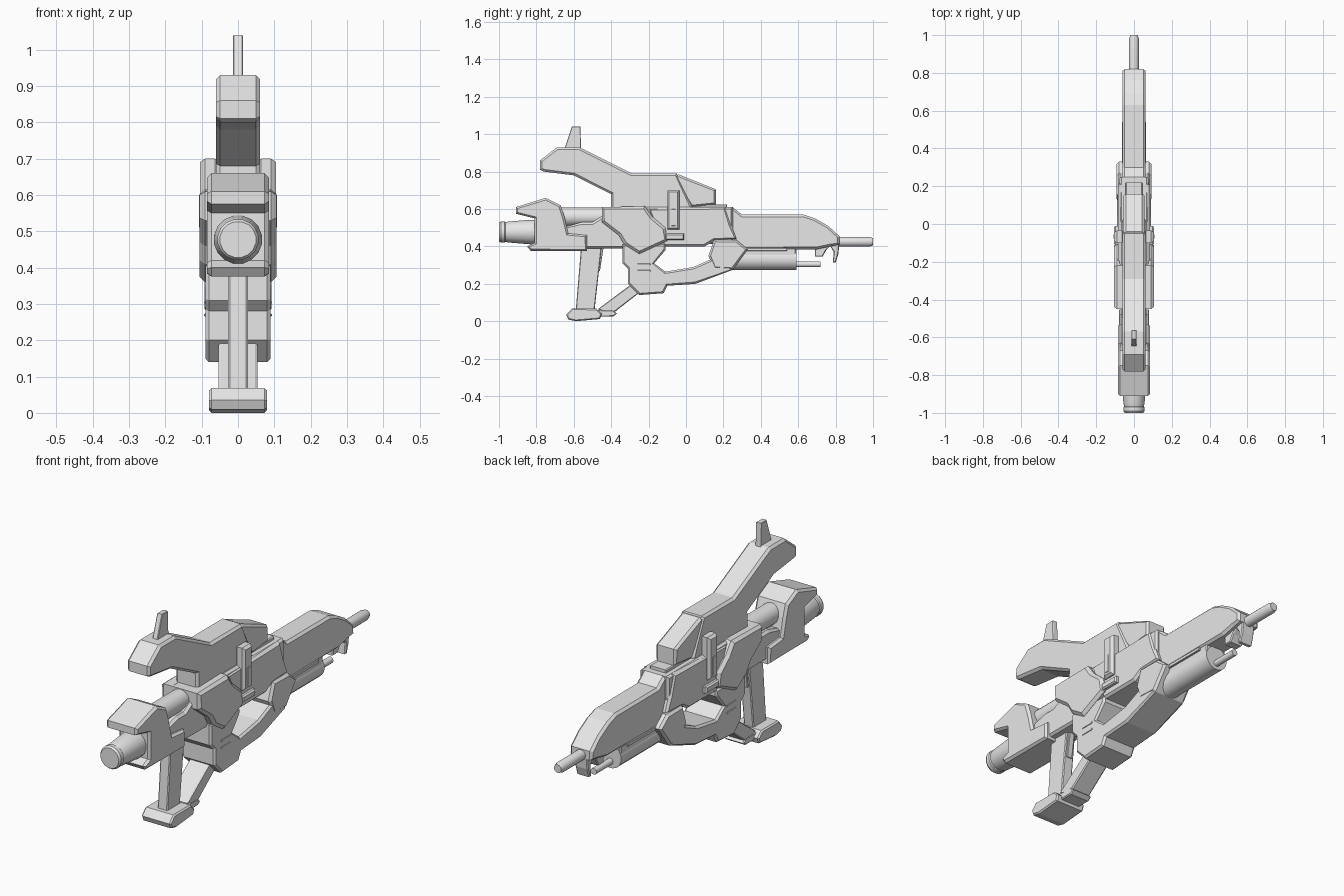
import bpy
import bmesh
import math

old = bpy.data.objects.get("Cube")
if old:
    bpy.data.objects.remove(old, do_unlink=True)

grey = bpy.data.materials.new("plain_grey")
grey.use_nodes = True
colour = (.8, .8, .8, 1)
grey.diffuse_color = colour
grey.node_tree.nodes["Principled BSDF"].inputs["Base Color"].default_value = colour


def finish(name, bm):
    """Turn a bmesh into a linked object with the shared material."""
    bmesh.ops.recalc_face_normals(bm, faces=bm.faces[:])
    mesh = bpy.data.meshes.new(name)
    bm.to_mesh(mesh)
    bm.free()
    mesh.materials.append(grey)
    obj = bpy.data.objects.new(name, mesh)
    bpy.context.collection.objects.link(obj)
    return obj


def slab(name, profile, half, chamfer=.012, inner=None):
    """Extrude a (y, z) profile across x and chamfer the two outer caps.
    With inner given, make a mirrored pair reaching from inner to half."""
    bm = bmesh.new()
    spans = [(-half, half)] if inner is None else [(inner, half), (-half, -inner)]
    for low, high in spans:
        low, high = low + chamfer, high - chamfer
        rings = [[bm.verts.new((x, y, z)) for y, z in profile] for x in (low, high)]
        count = len(profile)
        for i in range(count):
            j = (i + 1) % count
            bm.faces.new((rings[0][i], rings[0][j], rings[1][j], rings[1][i]))
        caps = [bm.faces.new(rings[0]), bm.faces.new(list(reversed(rings[1])))]
        bmesh.ops.recalc_face_normals(bm, faces=bm.faces[:])
        if chamfer:
            for cap in caps:
                bmesh.ops.inset_region(bm, faces=[cap], thickness=chamfer, depth=chamfer)
    return finish(name, bm)


def box(name, y_range, z_range, half, chamfer=.005, inner=None):
    (a, b), (c, d) = y_range, z_range
    return slab(name, [(a, c), (b, c), (b, d), (a, d)], half, chamfer, inner)


def lathe(name, rings, height, sides=16):
    """Turn (y, radius) rings about a lengthwise axis at the given height."""
    bm = bmesh.new()
    loops = []
    for y, radius in rings:
        angles = [math.tau * (i + .5) / sides for i in range(sides)]
        loops.append([bm.verts.new((radius * math.cos(a), y, height + radius * math.sin(a)))
                      for a in angles])
    for first, second in zip(loops, loops[1:]):
        for i in range(sides):
            j = (i + 1) % sides
            bm.faces.new((first[i], first[j], second[j], second[i]))
    bm.faces.new(loops[0])
    bm.faces.new(loops[-1])
    obj = finish(name, bm)
    bpy.ops.object.select_all(action='DESELECT')
    obj.select_set(True)
    bpy.context.view_layer.objects.active = obj
    bpy.ops.object.shade_smooth_by_angle()
    return obj


# Raised upper arm with its sight and rear block
slab("upper_arm", [(-.78, .86), (-.69, .93), (-.57, .93), (-.29, .79), (-.05, .79),
                   (.03, .62), (.03, .6), (-.4, .6), (-.4, .68), (-.6, .78),
                   (-.76, .8), (-.78, .81)], .061)
slab("sight_post", [(-.61, 1.04), (-.565, 1.04), (-.56, .91), (-.65, .92)], .014, .003)
slab("upper_rear_block", [(-.06, .78), (-.04, .785), (.16, .705), (.16, .625),
                          (.03, .61), (0, .65)], .055)
box("rear_block_base", (0, .22), (.59, .625), .045)

# Front shell, nose and connecting parts
slab("front_shell", [(-.91, .61), (-.75, .66), (-.67, .62), (-.65, .56), (-.63, .47),
                     (-.53, .46), (-.53, .375), (-.83, .375), (-.85, .4), (-.81, .42),
                     (-.81, .55), (-.91, .575)], .085)
lathe("nose_cone", [(-1, .05), (-.99, .057), (-.97, .057), (-.965, .053),
                    (-.95, .057), (-.83, .067), (-.78, .067)], .477)
lathe("link_tube", [(-.7, .05), (-.4, .05)], .558)
slab("link_block", [(-.66, .5), (-.56, .53), (-.5, .53), (-.42, .58), (-.3, .58),
                    (-.3, .39), (-.58, .39)], .065)

# Central body and its side panels
slab("body_core", [(-.45, .61), (.25, .61), (.25, .42), (-.1, .4), (-.3, .39),
                   (-.36, .46), (-.45, .53)], .078)
slab("body_side_panel", [(-.45, .61), (-.22, .615), (-.18, .56), (-.11, .5), (-.1, .43),
                         (-.25, .36), (-.33, .41), (-.36, .46), (-.45, .53)],
     .106, .015, .03)
slab("rear_side_panel", [(-.2, .6), (.21, .61), (.24, .52), (.27, .44), (.15, .43),
                         (.1, .4), (-.12, .4)], .086)
slab("hinge_plate", [(.15, .435), (.27, .435), (.33, .385), (.25, .275),
                     (.15, .28), (.12, .35)], .092)
box("side_tab", (-.1, -.035), (.49, .7), .105, .014, .05)
box("tab_slot", (-.078, -.056), (.51, .6), .108, .002, .09)
box("side_handle", (-.11, -.01), (.435, .468), .105, .008, .05)

# Long barrel housing
slab("barrel_housing", [(.2, .61), (.25, .61), (.3, .57), (.63, .57), (.69, .55),
                        (.76, .51), (.82, .455), (.82, .41), (.77, .4), (.7, .385),
                        (.2, .385)], .061)
box("housing_ridge", (.32, .54), (.375, .392), .064, .003)
lathe("lower_barrel", [(.2, .06), (.59, .06)], .332)
box("lower_barrel_bridge", (.2, .585), (.33, .39), .055)
lathe("lower_rod", [(.55, .016), (.72, .016)], .305)
lathe("muzzle", [(.78, .026), (.98, .026), (1, .02)], .425)
slab("front_claw", [(.69, .4), (.69, .345), (.73, .345), (.75, .38), (.77, .4)], .035, .005)
slab("front_hook", [(.76, .42), (.79, .37), (.785, .315), (.8, .315),
                    (.815, .36), (.82, .42)], .035, .005)

# Lower guard around the opening
slab("lower_guard", [(-.34, .41), (-.34, .31), (-.31, .28), (-.31, .2), (-.25, .14),
                     (-.12, .15), (-.1, .19), (.05, .2), (.25, .275), (.17, .34),
                     (.13, .33), (.04, .29), (-.11, .265), (-.17, .31), (-.11, .38),
                     (-.11, .41)], .09, .01)
for level in (.265, .3):
    box("guard_rib", (-.26, -.19), (level, level + .008), .093, .002)

# Leg, strut and foot
slab("front_leg", [(-.56, .41), (-.45, .41), (-.49, .05), (-.59, .05)], .027, .005)
slab("trigger", [(-.48, .4), (-.44, .4), (-.46, .27), (-.485, .27)], .015, .003)
slab("rear_strut", [(-.47, .065), (-.29, .2), (-.24, .16), (-.4, .035)], .053, .006)
slab("foot", [(-.64, .035), (-.61, .068), (-.48, .068), (-.45, .04), (-.46, .012),
              (-.59, 0), (-.63, .01)], .08, .007)
slab("foot_heel", [(-.48, .06), (-.39, .06), (-.37, .04), (-.39, .025),
                   (-.48, .025)], .055, .005)
